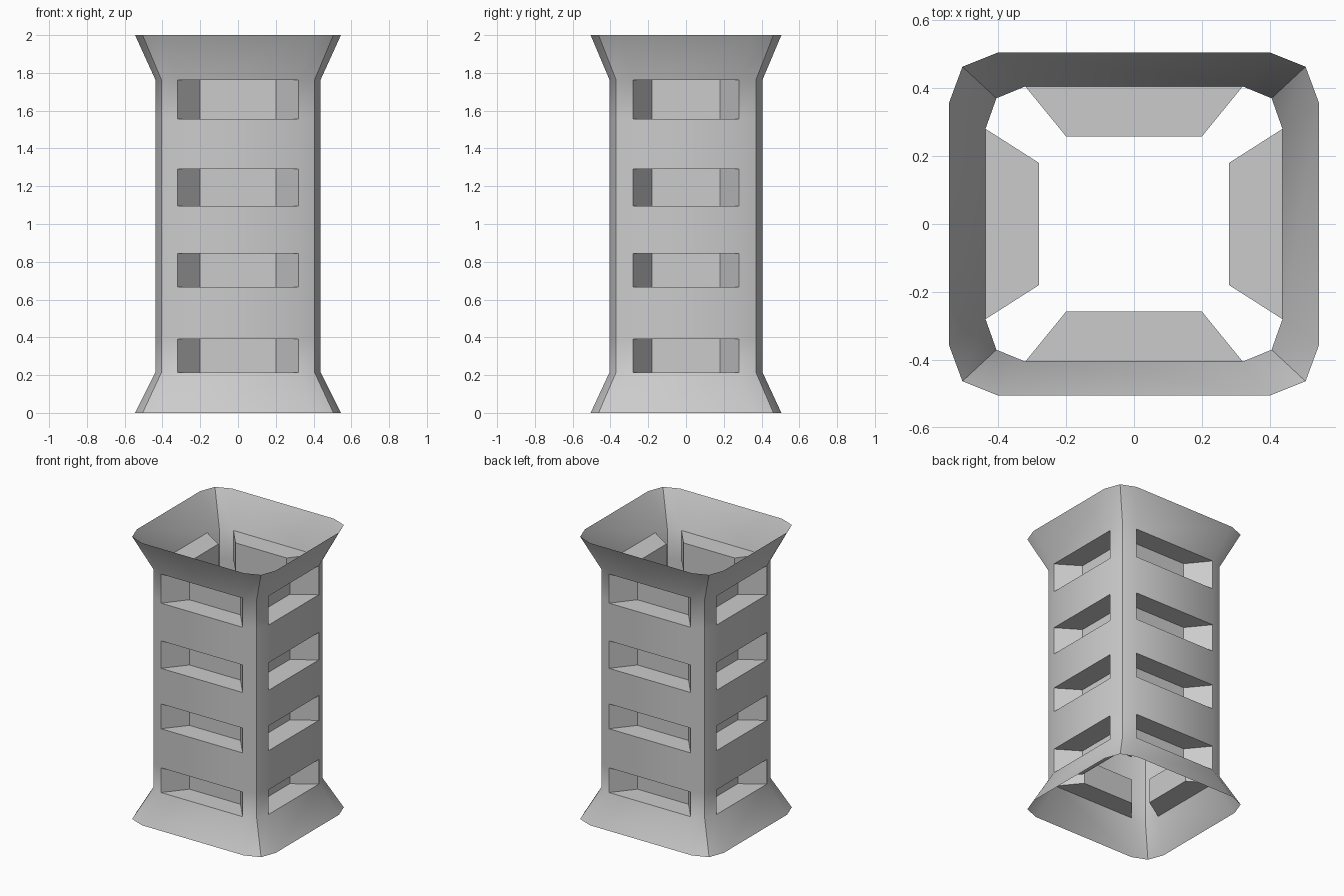
import bpy, bmesh

if "Cube" in bpy.data.objects:
    bpy.data.objects.remove(bpy.data.objects["Cube"])

# Heights: flared foot, four window bands (odd steps), flared top
LEVELS = [0, 0.215, 0.39, 0.667, 0.843, 1.095, 1.29, 1.557, 1.763, 2.0]
# Corner points (one quadrant) of the rim and of the straight shaft
RIM = [(0.545, 0.355), (0.505, 0.463), (0.40, 0.505)]
SHAFT = [(0.437, 0.28), (0.405, 0.37), (0.32, 0.405)]
# Inner ends of the recesses, by flat side: +y, -x, -y, +x
INNER = [((0.20, 0.258), (-0.20, 0.258)), ((-0.28, 0.18), (-0.28, -0.18)),
         ((-0.20, -0.258), (0.20, -0.258)), ((0.28, -0.18), (0.28, 0.18))]


def outline(q):
    """Mirror a corner into a full counter-clockwise outline."""
    return (q + [(-x, y) for x, y in reversed(q)]
            + [(-x, -y) for x, y in q] + [(x, -y) for x, y in reversed(q)])


bm = bmesh.new()
last = len(LEVELS) - 1
rings = [[bm.verts.new((x, y, z)) for x, y in outline(RIM if i in (0, last) else SHAFT)]
         for i, z in enumerate(LEVELS)]

for i in range(last):
    lo, hi = rings[i], rings[i + 1]
    for k in range(12):
        n = (k + 1) % 12
        a, b, c, d = lo[k], lo[n], hi[n], hi[k]
        if i % 2 == 1 and k % 3 == 2:
            # Window recess with tapered sides and a closed back
            p, q = INNER[k // 3]
            e, f = (bm.verts.new((*v, LEVELS[i])) for v in (p, q))
            h, g = (bm.verts.new((*v, LEVELS[i + 1])) for v in (p, q))
            for quad in ((a, b, f, e), (b, c, g, f), (c, d, h, g), (d, a, e, h), (e, f, g, h)):
                bm.faces.new(quad)
        else:
            # Outer wall
            bm.faces.new((a, b, c, d))

mesh = bpy.data.meshes.new("window_tower")
bm.to_mesh(mesh)
bm.free()
tower = bpy.data.objects.new("window_tower", mesh)
bpy.context.collection.objects.link(tower)

# Soft corners and flares, crisp window edges
bpy.context.view_layer.objects.active = tower
tower.select_set(True)
bpy.ops.object.shade_smooth_by_angle(angle=0.56)
